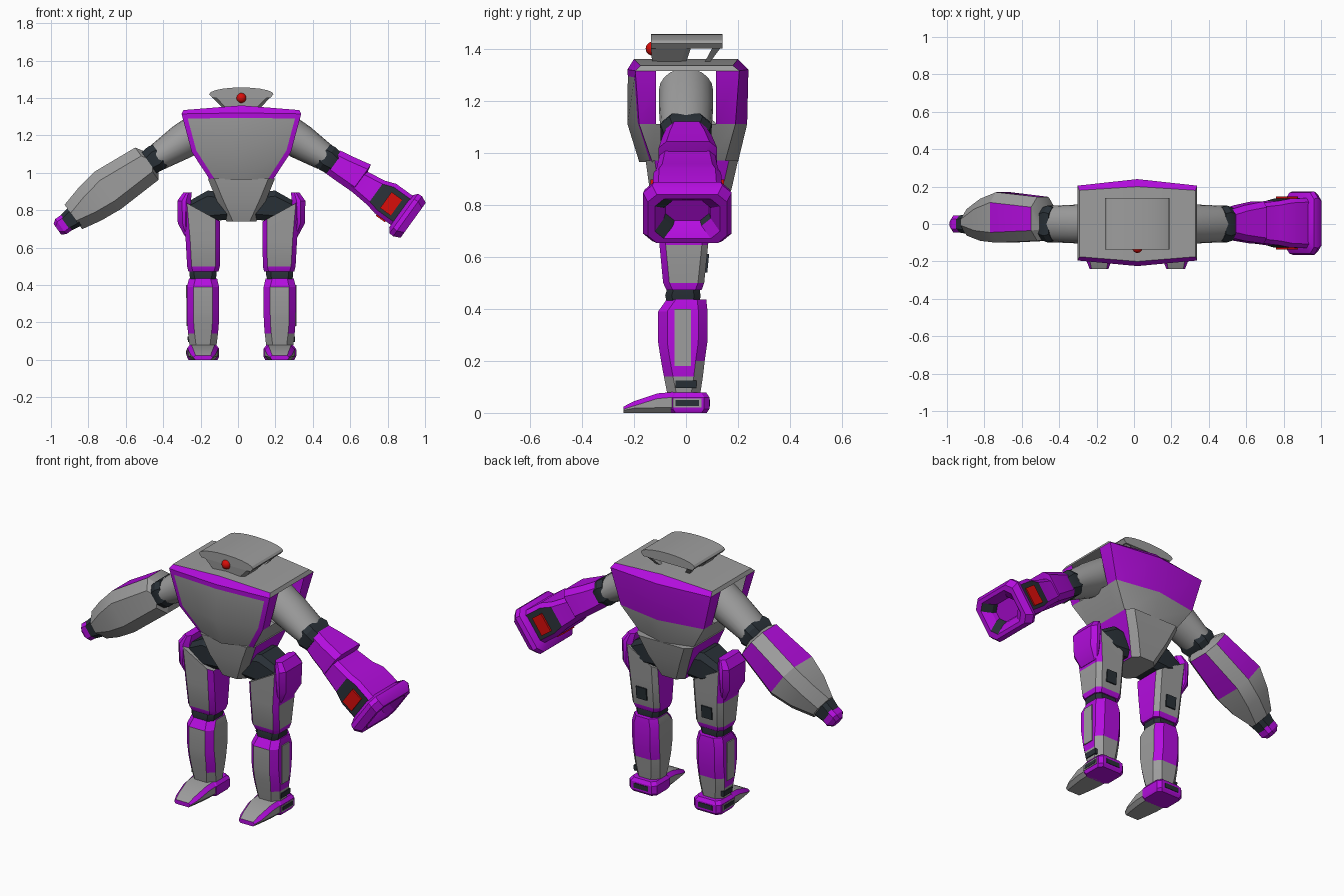
import bpy, bmesh, math
from mathutils import Matrix, Vector

if "Cube" in bpy.data.objects:
    bpy.data.objects.remove(bpy.data.objects["Cube"])

GREY, PURPLE, DARK, RED = range(4)
MATS = []
for name, col in (("grey", (.34, .34, .34)), ("purple", (.46, .004, .74)),
                  ("dark slate", (.022, .03, .038)), ("red", (.7, .004, .003))):
    m = bpy.data.materials.new(name)
    m.diffuse_color = (*col, 1)
    m.use_nodes = True
    m.node_tree.nodes["Principled BSDF"].inputs["Base Color"].default_value = m.diffuse_color
    MATS.append(m)
XC = .018  # body centre line


def finish(name, bm, matrix=None, angle=30):
    if matrix is not None:
        bm.transform(matrix)
        if matrix.determinant() < 0:
            bmesh.ops.reverse_faces(bm, faces=bm.faces)
    me = bpy.data.meshes.new(name)
    for m in MATS:
        me.materials.append(m)
    bm.to_mesh(me)
    bm.free()
    me.shade_smooth()
    me.set_sharp_from_angle(angle=math.radians(angle))
    ob = bpy.data.objects.new(name, me)
    bpy.context.collection.objects.link(ob)
    return ob


def frame(origin, a, b, t):
    """Matrix whose local x, y, z run along a, b, t."""
    m = Matrix((a, b, t)).transposed().to_4x4()
    m.translation = origin
    return m


def section(a0, a1, b0, b1, c):
    if c == "round":
        return [((a0 + a1) / 2 + (a1 - a0) / 2 * math.cos(i * math.pi / 10),
                 (b0 + b1) / 2 + (b1 - b0) / 2 * math.sin(i * math.pi / 10)) for i in range(20)]
    if c == 0:
        return [(a0, b0), (a1, b0), (a1, b1), (a0, b1)]
    c = min(c, .4 * (a1 - a0), .4 * (b1 - b0))
    return [(a0 + c, b0), (a1 - c, b0), (a1, b0 + c), (a1, b1 - c),
            (a1 - c, b1), (a0 + c, b1), (a0, b1 - c), (a0, b0 + c)]


def loft(name, mat, stations, colour, c=0., angle=30):
    """Stations are (t, a0, a1, b0, b1[, slope of t along a])."""
    bm = bmesh.new()
    rings = []
    for t, a0, a1, b0, b1, *k in stations:
        k = k[0] if k else 0
        rings.append([bm.verts.new((a, b, t + k * a)) for a, b in section(a0, a1, b0, b1, c)])
    n = len(rings[0])
    for r, q in zip(rings, rings[1:]):
        for i in range(n):
            bm.faces.new((r[i], r[(i + 1) % n], q[(i + 1) % n], q[i]))
    bm.faces.new(rings[0][::-1])
    bm.faces.new(rings[-1])
    bmesh.ops.recalc_face_normals(bm, faces=bm.faces)
    bm.normal_update()
    for f in bm.faces:
        f.material_index = colour if isinstance(colour, int) else colour(f.normal, f.calc_center_median())
    return finish(name, bm, mat, angle)


def sym(t, a, b, off=0):
    return (t, -a, a, off - b, off + b)


# Torso: hollow shell, open at the shoulders
bm = bmesh.new()
rings = []
for zc, zm, hx, fc, fm, bc, bmid, s in ((.965, .965, .17, -.13, -.18, .15, .2, .09),
                                        (1.11, 1.11, .265, -.18, -.225, .19, .235, .115),
                                        (1.315, 1.32, .32, -.195, -.225, .205, .24, .115),
                                        (1.335, 1.36, .31, -.175, -.2, .18, .2, .11)):
    pts = [(-hx, fc, zc), (0, fm, zm), (hx, fc, zc), (hx, -s, zc), (hx, s, zc),
           (hx, bc, zc), (0, bmid, zm), (-hx, bc, zc), (-hx, s, zc), (-hx, -s, zc)]
    rings.append([bm.verts.new(p) for p in pts])
front = []
for j, (r, q) in enumerate(zip(rings, rings[1:])):
    for i in range(10):
        if j == 1 and i in (3, 8):
            continue  # shoulder openings
        f = bm.faces.new((r[i], r[(i + 1) % 10], q[(i + 1) % 10], q[i]))
        is_front, is_back = i in (0, 1), i in (5, 6)
        f.material_index = PURPLE if j == 1 or (j == 2 and (is_front or is_back)) else GREY
        if is_front and j < 2:
            f.material_index = GREY
            front.append(f)
top = rings[-1]
ridge_f, ridge_b = top[1], top[6]
bm.faces.new((ridge_f, top[2], top[3], top[4], top[5], ridge_b))
bm.faces.new((ridge_b, top[7], top[8], top[9], top[0], ridge_f))
bm.normal_update()
rim = bmesh.ops.inset_region(bm, faces=front, thickness=.026, use_even_offset=True)["faces"]
for f in rim:
    f.material_index = PURPLE
finish("torso", bm, Matrix.Translation((XC, 0, 0)))

# Pelvis
body = Matrix.Translation((XC, 0, 0))
loft("pelvis", body, [(.74, -.08, .08, -.1, .13), (.86, -.135, .135, -.14, .175), (.97, -.18, .18, -.155, .2)],
     lambda n, p: PURPLE if abs(n.x) > .75 else GREY, .035)

# Head: arched crown, front block, rear struts and eye
bm = bmesh.new()
arc = [(-.155, 1.4), (.155, 1.4)] + [(.172 * math.cos(a), 1.42 + .036 * math.sin(a))
                                    for a in [i * math.pi / 10 for i in range(11)]]
f = bm.faces.new([bm.verts.new((x, -.135, z)) for x, z in arc])
new = bmesh.ops.extrude_face_region(bm, geom=[f])["geom"]
bmesh.ops.translate(bm, vec=(0, .275, 0), verts=[v for v in new if isinstance(v, bmesh.types.BMVert)])
bmesh.ops.recalc_face_normals(bm, faces=bm.faces)
finish("head_crown", bm, body)
loft("head_front", body, [(1.345, -.1, .1, -.13, .0), (1.405, -.157, .157, -.135, .02)], GREY, .02)
for s in (-1, 1):
    loft("head_strut", frame((XC, 0, 0), (s, 0, 0), (0, 1, 0), (0, 0, 1)),
         [(1.345, .075, .1, .07, .09), (1.41, .125, .158, .105, .138)], GREY)
bm = bmesh.new()
bmesh.ops.create_uvsphere(bm, u_segments=16, v_segments=10, radius=.027)
for f in bm.faces:
    f.material_index = RED
finish("eye", bm, Matrix.Translation((XC, -.128, 1.4)), 60)


# Arms share a sloping frame: t along the arm, a upward, b backward
def arm_frame(s):
    return frame((XC + s * .483, 0, 1.06), (s * .585, 0, .811), (0, 1, 0), (s * .811, 0, -.585))


for s in (-1, 1):
    d = Vector((s * .283, 0, -.18)).normalized()
    up = Vector((s * .18, 0, .283)).normalized()
    loft("upper_arm", frame((XC + s * .2, 0, 1.24), up, (0, 1, 0), d),
         [sym(0, .1, .104), sym(.14, .095, .104), sym(.295, .073, .098)], GREY, "round", 40)
    loft("elbow", arm_frame(s), [sym(-.06, .068, .09), sym(-.03, .074, .098), sym(.02, .066, .085)], DARK, .035)


# Left forearm with painted pads, wrist and hand
def pads(n, p):
    pad = .03 < p.z < .28 and (abs(n.x) > .85 or n.y > .85)
    return PURPLE if pad else GREY


L = arm_frame(-1)
loft("forearm", L, [(0, -.07, .07, -.085, .09), (.025, -.103, .11, -.09, .145), (.28, -.112, .133, -.1, .17),
                    (.4, -.1, .112, -.09, .135), (.51, -.078, .083, -.062, .08)], pads, .055, 25)
loft("wrist", L, [sym(.5, .06, .052), sym(.565, .05, .045)], DARK, .02)
loft("hand", L, [sym(.555, .05, .045), sym(.595, .05, .045), sym(.618, .034, .03)], PURPLE, .018)

# Cannon arm: flared sleeve, barrel with dark cheeks, hollow muzzle
R = arm_frame(1)
loft("cannon_sleeve", R, [(0, -.07, .074, -.075, .08), (.07, -.07, .086, -.09, .1),
                          (.18, -.068, .109, -.105, .12), (.19, -.06, .06, -.09, .1)], PURPLE, .03)
loft("cannon_barrel", R, [(.16, -.066, .064, -.1, .11), (.29, -.077, .083, -.113, .123),
                          (.35, -.09, .105, -.125, .135), (.475, -.09, .105, -.13, .14)],
     lambda n, p: DARK if abs(n.y) > .85 and p.z > .3 else PURPLE, .022)
loft("cannon_muzzle", R, [sym(.455, .105, .135, .005), sym(.475, .13, .163, .005), sym(.5, .132, .17, .005),
                          sym(.537, .115, .152, .005), sym(.537, .094, .125, .005), sym(.5, .06, .09, .005),
                          sym(.47, .052, .083, .005)],
     lambda n, p: DARK if p.z < .52 and n.z > .3 and abs(p.y) < .088 and abs(p.x) < .06 else PURPLE, .035)
for b in (-.128, .138):
    loft("red_vent", R, [(.355, -.05, .055, b - .008, b + .008), (.425, -.05, .055, b - .008, b + .008)], RED)
loft("red_under_vent", R, [(.36, -.097, -.085, -.04, .05), (.42, -.097, -.085, -.04, .05)], RED)


# Legs: a points outward, b backward, t up
def thigh_colour(n, p):
    if p.z < .5 or n.x < -.85:
        return PURPLE
    if n.y < -.3 and abs(n.x) > .3:
        return PURPLE
    if p.z > .64 and n.x > .3:
        return PURPLE
    return GREY


def shin_colour(n, p):
    if p.z < .14:
        return GREY
    if n.y < -.85 or n.x < -.85:
        return GREY if p.z < .425 else PURPLE
    if n.y > .5 and p.z < .2:
        return GREY
    return PURPLE


def foot_colour(n, p):
    return PURPLE if n.y > .3 and abs(n.x) > .3 or n.z > .85 else GREY


for s in (-1, 1):
    X = XC + s * .205
    leg = frame((X, 0, 0), (s, 0, 0), (0, 1, 0), (0, 0, 1))
    loft("hip_joint", frame((XC, 0, 0), (0, 0, 1), (0, 1, 0), (s, 0, 0)),
         [(.06, .75, .89, -.1, .1), (.18, .74, .905, -.1, .1), (.295, .78, .84, -.08, .08)], DARK, .03)
    loft("thigh", leg, [(.472, -.083, .078, -.075, .06), (.5, -.09, .085, -.088, .07),
                        (.645, -.092, .093, -.102, .085), (.79, -.092, .11, -.11, .095, .55)],
         thigh_colour, .024)
    loft("hip_guard", leg, [(.66, .075, .097, -.07, .06), (.73, .07, .135, -.1, .09),
                            (.85, .065, .137, -.105, .095), (.895, .06, .105, -.085, .075)], PURPLE, .025)
    loft("thigh_vent", leg, [(.54, -.03, .035, .065, .082), (.61, -.03, .035, .07, .089)], DARK)
    loft("knee", leg, [sym(.4, .06, .058, -.01), sym(.45, .072, .068, -.012), sym(.48, .072, .062, -.01)],
         DARK, .025)
    loft("shin", leg, [(.075, -.072, .072, -.072, .055), (.14, -.08, .08, -.085, .065),
                       (.2, -.085, .085, -.096, .072), (.27, -.086, .086, -.107, .082),
                       (.39, -.086, .086, -.107, .083), (.435, -.075, .075, -.075, .078)], shin_colour, .035)
    # Thin panels on the outer shin, front ankle and outer ankle
    loft("shin_panel", leg, [(.18, .075, .089, -.045, .02), (.4, .075, .09, -.045, .02)], GREY)
    loft("ankle_panel", leg, [(.095, .065, .081, -.04, .04), (.125, .065, .083, -.04, .04)], DARK)
    # Foot: heel block with vents, and wedge toe
    loft("heel", leg, [sym(0, .078, .07, .01), sym(.015, .086, .08, .01),
                       sym(.06, .086, .08, .01), sym(.078, .072, .068, .01)], PURPLE, .02)
    loft("heel_side_frame", leg, [(.02, .08, .089, -.05, .06), (.056, .08, .089, -.05, .06)], GREY)
    loft("heel_side_vent", leg, [(.027, .08, .091, -.04, .05), (.049, .08, .091, -.04, .05)], DARK)
    loft("heel_back_vent", leg, [(.025, -.045, .045, .085, .093), (.052, -.045, .045, .085, .093)], DARK)
    loft("toe", frame((X, 0, 0), (s, 0, 0), (0, 0, 1), (0, -1, 0)),
         [(.05, -.082, .082, 0, .08), (.11, -.08, .08, 0, .075), (.2, -.066, .066, 0, .045),
          (.24, -.05, .05, 0, .024)], foot_colour, .02)
